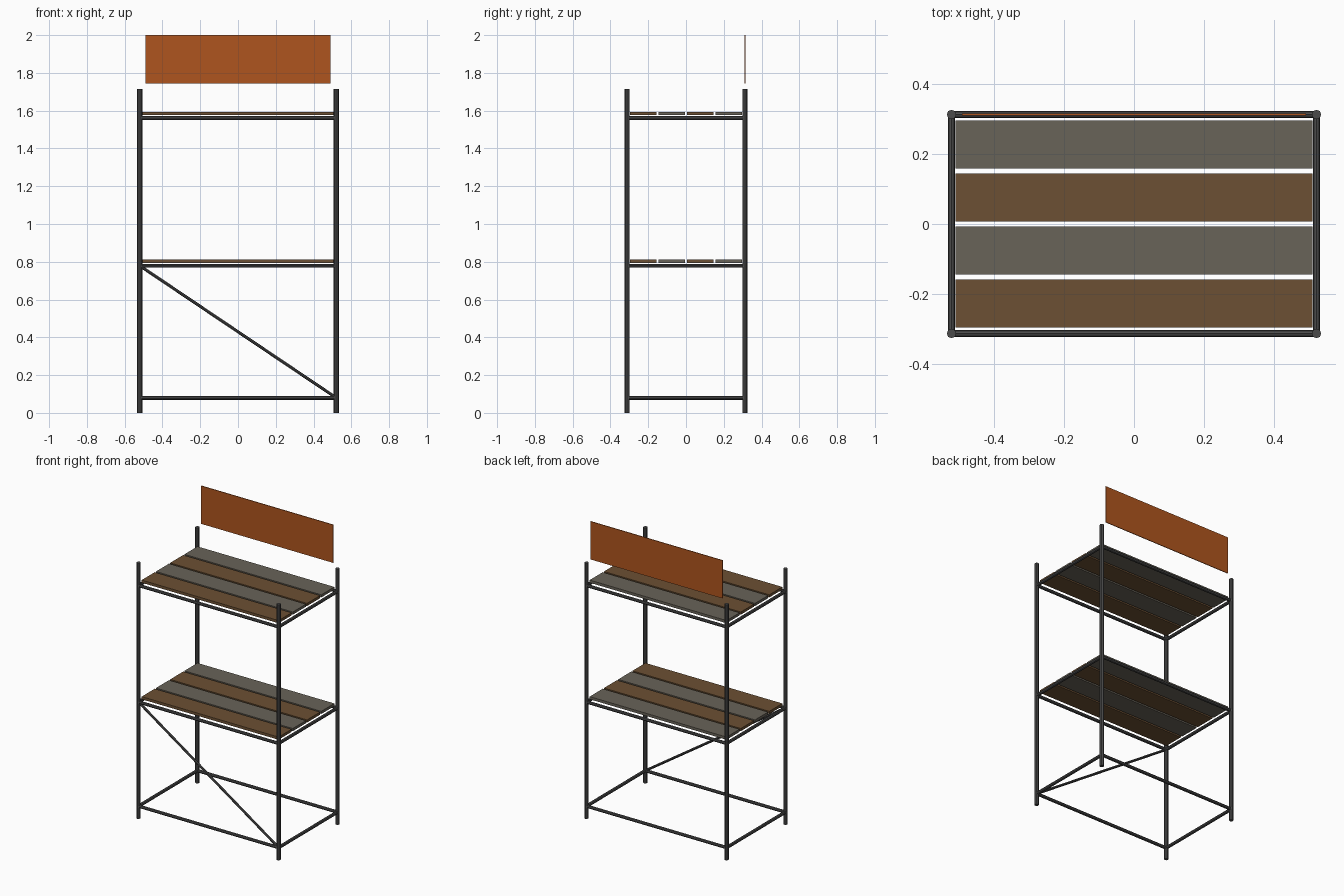
import bpy
from mathutils import Vector

if "Cube" in bpy.data.objects:
    bpy.data.objects.remove(bpy.data.objects["Cube"])

X, Y = 0.52, 0.312          # post centres


def material(name, rgb):
    m = bpy.data.materials.new(name)
    m.diffuse_color = (*rgb, 1)
    m.use_nodes = True
    m.node_tree.nodes["Principled BSDF"].inputs["Base Color"].default_value = m.diffuse_color
    return m


METAL = material("dark_metal", (0.07, 0.07, 0.07))
BROWN = material("brown_wood", (0.15, 0.08, 0.033))
GREY = material("weathered_wood", (0.14, 0.125, 0.098))
ORANGE = material("orange_panel", (0.43, 0.09, 0.013))


def tube(name, a, b, r):
    a, b = Vector(a), Vector(b)
    bpy.ops.mesh.primitive_cylinder_add(vertices=8, radius=r, depth=(b - a).length,
                                        location=(a + b) / 2)
    o = bpy.context.object
    o.rotation_euler = (b - a).to_track_quat('Z', 'Y').to_euler()
    o.name = name
    o.data.materials.append(METAL)


def box(name, loc, size, mat):
    bpy.ops.mesh.primitive_cube_add(size=1, location=loc)
    o = bpy.context.object
    o.scale = size
    bpy.ops.object.transform_apply(location=False, rotation=False, scale=True)
    o.name = name
    o.data.materials.append(mat)


# corner posts
for sx in (-1, 1):
    for sy in (-1, 1):
        tube("post", (sx * X, sy * Y, 0), (sx * X, sy * Y, 1.715), 0.0135)

# horizontal rails: base frame and two shelf frames
for z in (0.08, 0.779, 1.561):
    for s in (-1, 1):
        tube("long_rail", (-X, s * Y, z), (X, s * Y, z), 0.0105)
        tube("side_rail", (s * X, -Y, z), (s * X, Y, z), 0.0105)

# front diagonal brace
tube("diagonal_brace", (-X, -Y, 0.779), (X, -Y, 0.08), 0.008)

# shelf planks, alternating wood tones
for top in (0.812, 1.594):
    for i in range(4):
        box("shelf_plank", (0, (i - 1.5) * 0.151, top - 0.009), (1.016, 0.138, 0.018),
            (BROWN, GREY)[i % 2])

# raised back panel
box("back_panel", (0, Y, 1.8725), (0.98, 0.005, 0.255), ORANGE)
